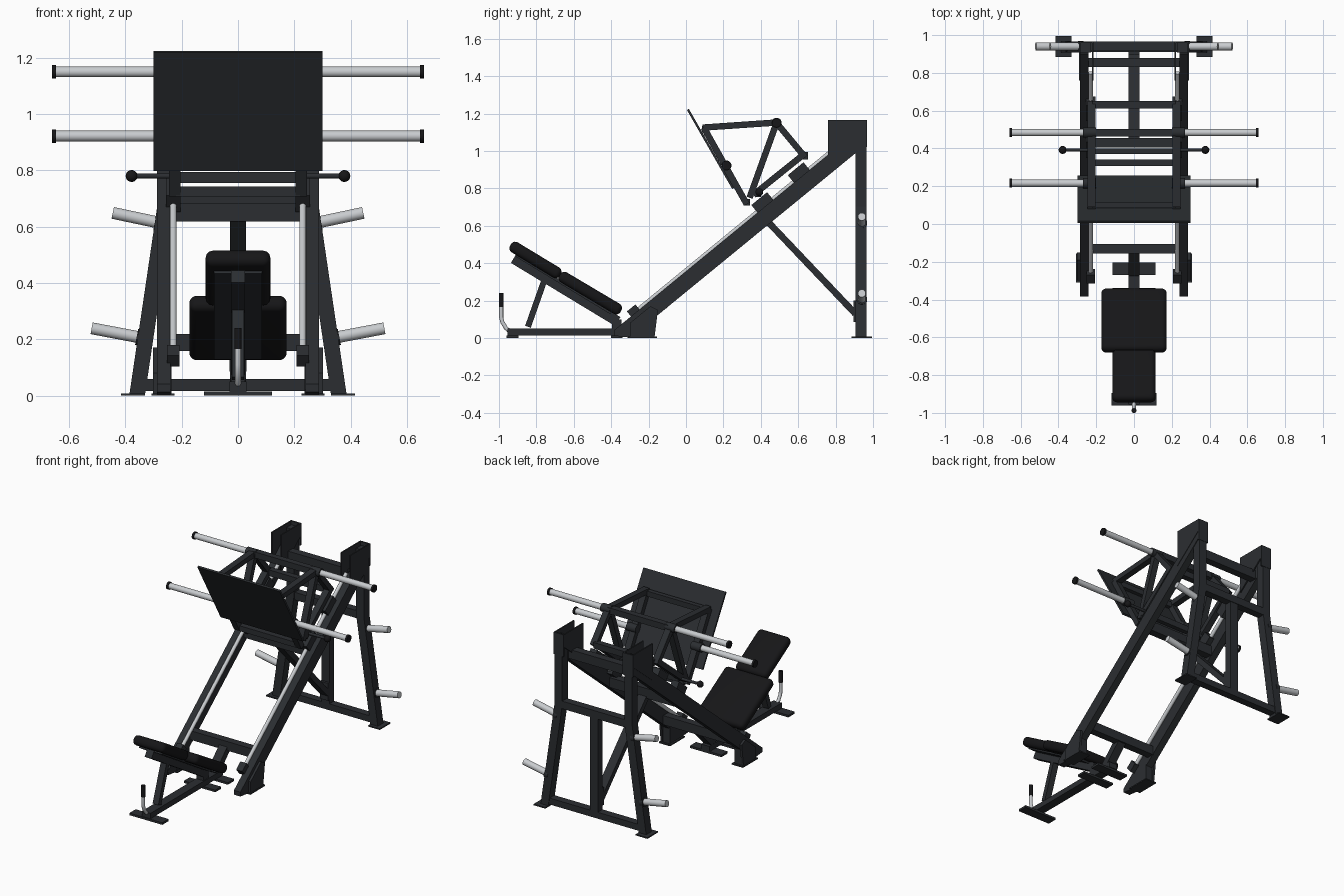
import bpy, bmesh, math
from mathutils import Vector, Matrix

if "Cube" in bpy.data.objects:
    bpy.data.objects.remove(bpy.data.objects["Cube"])


def material(name, r, g, b):
    m = bpy.data.materials.new(name)
    m.diffuse_color = (r, g, b, 1)
    m.use_nodes = True
    m.node_tree.nodes["Principled BSDF"].inputs["Base Color"].default_value = m.diffuse_color
    return m


FRAME = material("dark_steel", 0.024, 0.027, 0.031)
PAD = material("black_vinyl", 0.008, 0.008, 0.009)
CHROME = material("chrome", 0.58, 0.60, 0.62)


def finish(name, bm, mat, smooth=False):
    bmesh.ops.recalc_face_normals(bm, faces=bm.faces)
    me = bpy.data.meshes.new(name)
    bm.to_mesh(me)
    bm.free()
    me.materials.append(mat)
    ob = bpy.data.objects.new(name, me)
    bpy.context.collection.objects.link(ob)
    if smooth:
        bpy.ops.object.select_all(action='DESELECT')
        bpy.context.view_layer.objects.active = ob
        ob.select_set(True)
        bpy.ops.object.shade_smooth_by_angle(angle=math.radians(40))
    return ob


def axes(p, q):
    d = (q - p).normalized()
    ref = Vector((0, 1, 0)) if abs(d.x) > 0.9 else Vector((1, 0, 0))
    s = (ref - d * ref.dot(d)).normalized()
    m = Matrix((s, d.cross(s), d)).transposed().to_4x4()
    m.translation = (p + q) / 2
    return m


def bar(name, p, q, w, h, mat=FRAME, bevel=0.0):
    """Rectangular bar from p to q; w is its width across x (y for cross bars)."""
    p, q = Vector(p), Vector(q)
    bm = bmesh.new()
    bmesh.ops.create_cube(bm, size=1, matrix=axes(p, q) @ Matrix.Diagonal((w, h, (q - p).length, 1)))
    if bevel:
        bmesh.ops.bevel(bm, geom=bm.edges[:], offset=bevel, segments=5, profile=0.5, affect='EDGES')
    return finish(name, bm, mat, bevel > 0)


def rod(name, p, q, r, mat=CHROME):
    p, q = Vector(p), Vector(q)
    bm = bmesh.new()
    bmesh.ops.create_cone(bm, cap_ends=True, segments=24, radius1=r, radius2=r,
                          depth=(q - p).length, matrix=axes(p, q))
    return finish(name, bm, mat, True)


def box(name, x, y, z, mat=FRAME):
    c = Matrix.Translation(((x[0] + x[1]) / 2, (y[0] + y[1]) / 2, (z[0] + z[1]) / 2))
    bm = bmesh.new()
    bmesh.ops.create_cube(bm, size=1, matrix=c @ Matrix.Diagonal((x[1] - x[0], y[1] - y[0], z[1] - z[0], 1)))
    return finish(name, bm, mat)


def profile(name, pts, x0, x1, mat=FRAME):
    """Side outline (y, z) extruded from x0 to x1."""
    bm = bmesh.new()
    f = bm.faces.new([bm.verts.new((x0, y, z)) for y, z in pts])
    g = bmesh.ops.extrude_face_region(bm, geom=[f])["geom"]
    bmesh.ops.translate(bm, vec=(x1 - x0, 0, 0), verts=[v for v in g if isinstance(v, bmesh.types.BMVert)])
    return finish(name, bm, mat)


def rail(y, off=0.0):
    """Height of the sloped rail centre line at y."""
    return 0.163 + 0.82 * (y + 0.168) + off


def cross(name, half, y, z, w=0.05, h=0.05):
    return bar(name, (-half, y, z), (half, y, z), w, h)


for s, side in ((-1, "left"), (1, "right")):
    # sloped rail with guide rod, stop and foot
    profile(side + "_rail", [(-0.385, 0.012), (-0.298, 0.002), (0.955, rail(0.955, -0.056)),
                             (0.955, rail(0.93, 0.03)), (0.9, rail(0.9, 0.056)), (-0.385, 0.041)],
            s * 0.24, s * 0.287)
    rod(side + "_guide_rod", (s * 0.23, -0.27, rail(-0.27, 0.06)), (s * 0.23, 0.80, rail(0.80, 0.06)), 0.012)
    bar(side + "_rod_stop", (s * 0.23, -0.30, rail(-0.30, 0.068)), (s * 0.23, -0.255, rail(-0.255, 0.068)), 0.045, 0.05)
    profile(side + "_foot", [(-0.30, 0.005), (-0.168, 0.005), (-0.168, 0.115), (-0.30, 0.02)],
            s * 0.236, s * 0.294)
    profile(side + "_foot_gusset", [(-0.30, 0.005), (-0.168, 0.005), (-0.15, 0.15), (-0.19, 0.17), (-0.30, 0.08)],
            s * 0.287, s * 0.302)
    box(side + "_foot_plate", sorted((s * 0.225, s * 0.307)), (-0.31, -0.155), (0, 0.008))
    # top bracket as a channel of two plates and a back web
    outline = [(0.76, 0.92), (0.965, 1.085), (0.965, 1.165), (0.76, 1.165)]
    profile(side + "_bracket_outer", outline, s * 0.282, s * 0.290)
    profile(side + "_bracket_inner", outline, s * 0.215, s * 0.223)
    box(side + "_bracket_web", sorted((s * 0.215, s * 0.29)), (0.957, 0.967), (1.02, 1.165))
    # rear upright, kinked outward below the cross bar
    bar(side + "_upright", (s * 0.255, 0.936, 0.69), (s * 0.255, 0.936, 1.14), 0.055, 0.058)
    bar(side + "_rear_leg", (s * 0.358, 0.936, 0.004), (s * 0.255, 0.936, 0.70), 0.055, 0.058)
    box(side + "_rear_foot_plate", sorted((s * 0.33, s * 0.415)), (0.885, 0.995), (0, 0.008))
    # plate storage pegs on the rear legs
    for n, (x0, z0, x1, z1) in enumerate(((0.335, 0.204, 0.52, 0.239), (0.27, 0.612, 0.445, 0.649))):
        rod(f"{side}_storage_peg_{n}", (s * x0, 0.94, z0), (s * x1, 0.94, z1), 0.021)
        rod(f"{side}_storage_collar_{n}", (s * x0, 0.94, z0), (s * (x0 + 0.025), 0.94, z0 + 0.005), 0.029, FRAME)
    # carriage side truss
    X = s * 0.225
    for n, (a, b) in enumerate((((0.095, 1.125), (0.325, 0.715)), ((0.09, 1.125), (0.484, 1.152)),
                                ((0.484, 1.15), (0.34, 0.75)), ((0.484, 1.15), (0.63, 0.975)),
                                ((0.36, 0.765), (0.64, 0.99)))):
        bar(f"{side}_carriage_tube_{n}", (X, *a), (X, *b), 0.042, 0.034)
    for n, y in enumerate((0.415, 0.61)):
        bar(f"{side}_bearing_{n}", (s * 0.23, y - 0.042, rail(y - 0.042, 0.075)),
            (s * 0.23, y + 0.042, rail(y + 0.042, 0.075)), 0.05, 0.075)
    # loading pegs on the carriage
    for n, (y, z) in enumerate(((0.216, 0.922), (0.484, 1.15))):
        rod(f"{side}_load_collar_{n}", (s * 0.2, y, z), (s * 0.27, y, z), 0.027, FRAME)
        rod(f"{side}_load_peg_{n}", (s * 0.265, y, z), (s * 0.648, y, z), 0.019)
        rod(f"{side}_load_cap_{n}", (s * 0.646, y, z), (s * 0.66, y, z), 0.024, PAD)
    # safety handle with ball end
    rod(side + "_safety_handle", (s * 0.2, 0.392, 0.78), (s * 0.375, 0.392, 0.78), 0.009, FRAME)
    bm = bmesh.new()
    bmesh.ops.create_uvsphere(bm, u_segments=20, v_segments=12, radius=0.021,
                              matrix=Matrix.Translation((s * 0.378, 0.392, 0.78)))
    finish(side + "_handle_ball", bm, PAD, True)

# frame cross bars
cross("front_rail_crossbar", 0.245, -0.13, 0.188, 0.05, 0.06)
cross("middle_rail_crossbar", 0.245, 0.43, 0.65, 0.05, 0.065)
cross("upper_rail_crossbar", 0.245, 0.855, rail(0.855), 0.05, 0.06)
cross("rear_upright_crossbar", 0.25, 0.94, 0.70, 0.05, 0.05)
cross("rear_base_bar", 0.355, 0.936, 0.038, 0.05, 0.042)
bar("rear_centre_post", (0, 0.936, 0.03), (0, 0.936, 0.70), 0.058, 0.05)
bar("diagonal_brace", (0, 0.425, 0.635), (0, 0.905, 0.13), 0.058, 0.035)
box("brace_end_plate", (-0.03, 0.03), (0.895, 0.913), (0.085, 0.20))

# carriage cross bars and foot platform
cross("platform_top_bar", 0.22, 0.10, 1.115, 0.03, 0.035)
cross("platform_bottom_bar", 0.22, 0.325, 0.725, 0.035, 0.035)
cross("carriage_lower_bar", 0.22, 0.385, 0.775, 0.03, 0.04)
cross("carriage_top_bar", 0.22, 0.484, 1.15, 0.04, 0.04)
cross("carriage_rear_bar", 0.22, 0.632, 0.975, 0.04, 0.04)
bar("foot_platform", (0, 0.01, 1.222), (0, 0.252, 0.80), 0.60, 0.012)

# seat pads on a sloped frame
bar("back_pad", (0, -0.938, 0.498), (0, -0.672, 0.337), 0.23, 0.062, PAD, 0.026)
bar("seat_pad", (0, -0.675, 0.337), (0, -0.348, 0.143), 0.346, 0.062, PAD, 0.026)
bar("pad_board", (0, -0.905, 0.442), (0, -0.40, 0.135), 0.17, 0.018)
bar("seat_frame", (0, -0.922, 0.425), (0, -0.365, 0.088), 0.05, 0.055)
bar("seat_strut", (0, -0.757, 0.31), (0, -0.845, 0.06), 0.042, 0.032)
box("seat_base_beam", (-0.03, 0.03), (-0.955, -0.20), (0.014, 0.05))
bar("seat_riser", (0, -0.37, 0.04), (0, -0.37, 0.10), 0.05, 0.05)
bar("seat_link", (0, -0.26, 0.045), (0, -0.13, 0.175), 0.058, 0.045)
box("seat_front_plate", (-0.12, 0.12), (-0.96, -0.895), (0, 0.014))
box("seat_rear_plate", (-0.115, 0.115), (-0.27, -0.205), (0, 0.014))
box("seat_middle_plate", (-0.115, 0.115), (-0.40, -0.34), (0, 0.014))

# bent hand lever at the head end
cu = bpy.data.curves.new("lever_tube", 'CURVE')
cu.dimensions = '3D'
cu.bevel_depth = 0.011
cu.bevel_resolution = 4
cu.use_fill_caps = True
sp = cu.splines.new('POLY')
path = [(-0.94, 0.035), (-0.962, 0.052), (-0.982, 0.085), (-0.988, 0.11), (-0.988, 0.18)]
sp.points.add(len(path) - 1)
for pt, (y, z) in zip(sp.points, path):
    pt.co = (0, y, z, 1)
cu.materials.append(CHROME)
bpy.context.collection.objects.link(bpy.data.objects.new("hand_lever", cu))
rod("lever_grip", (0, -0.988, 0.165), (0, -0.988, 0.24), 0.013, PAD)
